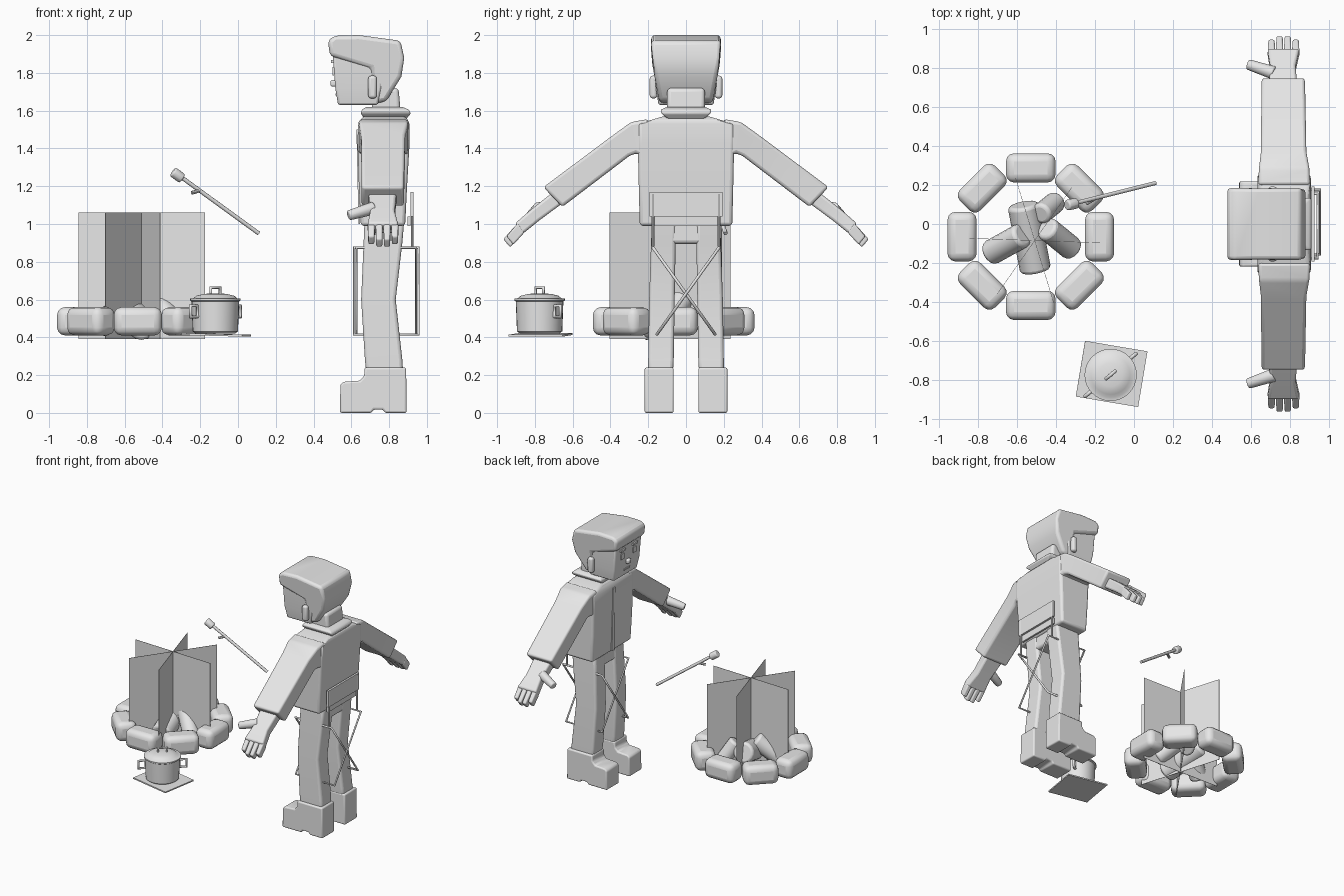
import bpy, bmesh, math
from mathutils import Vector, Matrix

if "Cube" in bpy.data.objects:
    bpy.data.objects.remove(bpy.data.objects["Cube"])

GREY = (0.8, 0.8, 0.8, 1)
mat = bpy.data.materials.new("plain_grey")
mat.use_nodes = True
mat.diffuse_color = GREY
mat.node_tree.nodes["Principled BSDF"].inputs["Base Color"].default_value = GREY


def finish(name, bm, bevel=0.0, segments=3, matrix=None):
    """Turn a bmesh into a bevelled, smooth-shaded object."""
    bmesh.ops.recalc_face_normals(bm, faces=bm.faces)
    mesh = bpy.data.meshes.new(name)
    bm.to_mesh(mesh)
    bm.free()
    obj = bpy.data.objects.new(name, mesh)
    bpy.context.collection.objects.link(obj)
    mesh.materials.append(mat)
    if matrix:
        obj.matrix_world = matrix
    if bevel:
        mod = obj.modifiers.new("soft_edges", "BEVEL")
        mod.width, mod.segments, mod.limit_method = bevel, segments, "ANGLE"
        mod.angle_limit = math.radians(25)
    bpy.ops.object.select_all(action="DESELECT")
    obj.select_set(True)
    bpy.context.view_layer.objects.active = obj
    bpy.ops.object.shade_smooth_by_angle(angle=math.radians(40))
    return obj


def loft(name, sections, bevel=0.0, side=1):
    """Join four-cornered sections (x0, x1, (y, z), (y, z)); side mirrors y."""
    bm = bmesh.new()
    rings = [[bm.verts.new((x, side * y, z)) for x, (y, z) in
              ((x0, a), (x1, a), (x1, b), (x0, b))] for x0, x1, a, b in sections]
    for r, q in zip(rings, rings[1:]):
        for i in range(4):
            j = (i + 1) % 4
            bm.faces.new((r[i], r[j], q[j], q[i]))
    bm.faces.new(rings[0])
    bm.faces.new(rings[-1])
    return finish(name, bm, bevel)


def prism(name, profile, y0, y1, bevel=0.0, widen=None):
    """Extrude an x-z profile along y, optionally scaling y by height."""
    bm = bmesh.new()
    face = bm.faces.new([bm.verts.new((x, y0, z)) for x, z in profile])
    new = bmesh.ops.extrude_face_region(bm, geom=[face])["geom"]
    for v in new:
        if isinstance(v, bmesh.types.BMVert):
            v.co.y = y1
    if widen:
        for v in bm.verts:
            v.co.y *= widen(v.co.z)
    return finish(name, bm, bevel)


def box(name, centre, size, bevel=0.0, turn=0.0):
    bm = bmesh.new()
    bmesh.ops.create_cube(bm, size=1)
    bmesh.ops.scale(bm, vec=size, verts=bm.verts)
    return finish(name, bm, bevel, 3,
                  Matrix.Translation(centre) @ Matrix.Rotation(math.radians(turn), 4, "Z"))


def rod(name, a, b, radius, sides=16, bevel=0.0, tip=None):
    a, b = Vector(a), Vector(b)
    bm = bmesh.new()
    bmesh.ops.create_cone(bm, cap_ends=True, segments=sides, radius1=radius,
                          radius2=radius if tip is None else tip, depth=(b - a).length)
    turn = (b - a).to_track_quat("Z", "Y").to_matrix().to_4x4()
    return finish(name, bm, bevel, 3, Matrix.Translation((a + b) / 2) @ turn)


def frame(name, corners, radius, sides=8):
    """Closed tube through the given corners."""
    curve = bpy.data.curves.new(name, "CURVE")
    curve.dimensions, curve.bevel_depth, curve.bevel_resolution = "3D", radius, sides // 4
    line = curve.splines.new("POLY")
    line.points.add(len(corners) - 1)
    for p, c in zip(line.points, corners):
        p.co = (*c, 1)
    line.use_cyclic_u = True
    curve.materials.append(mat)
    bpy.context.collection.objects.link(bpy.data.objects.new(name, curve))


def lathe(name, profile, centre, sides=32):
    bm = bmesh.new()
    rings = [[bm.verts.new((r * math.cos(math.tau * i / sides),
                            r * math.sin(math.tau * i / sides), z))
              for i in range(sides)] for r, z in profile]
    for r, q in zip(rings, rings[1:]):
        for i in range(sides):
            j = (i + 1) % sides
            bm.faces.new((r[i], r[j], q[j], q[i]))
    bm.faces.new(rings[0])
    bm.faces.new(rings[-1])
    finish(name, bm, 0, 1, Matrix.Translation(centre))


def slab(x0, x1, hy, z):
    return (x0, x1, (-hy, z), (hy, z))


# Head: face, hair, neck, features
loft("face", [slab(0.53, 0.74, 0.145, 1.63), slab(0.515, 0.76, 0.16, 1.72),
              slab(0.5, 0.78, 0.165, 1.92)], 0.012)
prism("hair", [(0.487, 1.89), (0.476, 1.97), (0.51, 1.997), (0.64, 2.0), (0.86, 1.97),
               (0.88, 1.88), (0.865, 1.78), (0.785, 1.65), (0.715, 1.635), (0.7, 1.825)],
      -1, 1, 0.025, lambda z: 0.14 + 0.045 * min(1, max(0, (z - 1.64) / 0.24)))
loft("neck", [slab(0.70, 0.865, 0.1, 1.55), slab(0.72, 0.85, 0.1, 1.72)], 0.02)
box("nose", (0.507, 0, 1.745), (0.035, 0.04, 0.035), 0.01)
box("mouth", (0.519, 0, 1.685), (0.008, 0.07, 0.012))
for s in (1, -1):
    box("eye", (0.505, s * 0.075, 1.81), (0.009, 0.035, 0.045))
    box("eyebrow", (0.50, s * 0.075, 1.86), (0.014, 0.06, 0.015))
    box("ear", (0.712, s * 0.172, 1.725), (0.045, 0.04, 0.12), 0.015)

# Jacket
loft("jacket_body", [slab(0.65, 0.885, 0.245, 0.99), slab(0.64, 0.895, 0.25, 1.2),
                     slab(0.633, 0.908, 0.255, 1.42), slab(0.635, 0.908, 0.255, 1.53),
                     slab(0.66, 0.89, 0.12, 1.57)], 0.018)
loft("collar", [slab(0.67, 0.89, 0.095, 1.555), slab(0.65, 0.915, 0.13, 1.585),
                slab(0.655, 0.905, 0.135, 1.605), slab(0.68, 0.87, 0.1, 1.62)], 0.008)
loft("zip_strip", [(0.638, 0.646, (-0.015, 1.0), (0.015, 1.0)),
                   (0.627, 0.637, (-0.015, 1.5), (0.015, 1.5))])

for s in (1, -1):
    # Sleeves
    loft("sleeve", [(0.637, 0.905, (0.2, 1.555), (0.2, 1.34)),
                    (0.642, 0.9, (0.29, 1.54), (0.262, 1.375)),
                    (0.652, 0.885, (0.38, 1.475), (0.3, 1.36)),
                    (0.655, 0.878, (0.755, 1.195), (0.655, 1.09))], 0.016, s)
    # Hands
    loft("hand", [(0.69, 0.84, (0.69, 1.18), (0.64, 1.12)),
                  (0.7, 0.83, (0.82, 1.077), (0.775, 1.02)),
                  (0.685, 0.85, (0.905, 1.003), (0.868, 0.945))], 0.014, s)
    for i in range(4):
        x = 0.706 + 0.0415 * i
        end = 0.955 if i in (1, 2) else 0.938
        drop = 0.82 * (end - 0.86)
        loft("finger", [(x - 0.019, x + 0.019, (0.89, 1.006), (0.855, 0.956)),
                        (x - 0.016, x + 0.016, (end + 0.012, 0.998 - drop),
                         (end - 0.024, 0.954 - drop))], 0.009, s)
    rod("thumb", (0.72, s * 0.775, 1.085), (0.585, s * 0.82, 1.045), 0.036, 10, 0.01, 0.028)

    # Trousers and boots
    loft("trouser_leg", [(0.68, 0.875, (0.07, 0.2), (0.2, 0.2)),
                         (0.672, 0.87, (0.065, 0.28), (0.2, 0.28)),
                         (0.652, 0.835, (0.06, 0.6), (0.195, 0.6)),
                         (0.665, 0.87, (0.055, 0.9), (0.185, 0.9)),
                         (0.67, 0.88, (0.055, 1.02), (0.18, 1.02))], 0.018, s)
    prism("boot", [(0.54, 0), (0.542, 0.15), (0.56, 0.165), (0.645, 0.17), (0.668, 0.195),
                   (0.67, 0.24), (0.89, 0.24), (0.893, 0), (0.78, 0), (0.765, 0.018),
                   (0.72, 0.018), (0.705, 0)], s * 0.065, s * 0.219, 0.01)

    # Folding chair: crossing loops and back posts
    inset = 0.006 * (1 + s)
    x0, x1 = 0.615 + inset, 0.955 - inset
    frame("chair_leg_loop", [(x0, s * -0.175, 0.875), (x1, s * -0.175, 0.875),
                             (x1, s * 0.155, 0.415), (x0, s * 0.155, 0.415)], 0.008)
    rod("chair_back_post", (0.922, s * 0.175, 0.88), (0.922, s * 0.175, 1.16), 0.007, 8)
box("pelvis", (0.77, 0, 0.96), (0.2, 0.34, 0.13), 0.02)
box("chair_back_panel", (0.92, 0, 1.105), (0.016, 0.385, 0.13))
box("chair_lower_panel", (0.905, 0, 1.015), (0.014, 0.35, 0.05))

# Campfire: ring of stones
FX, FY = -0.53, -0.065
for i in range(8):
    a = math.tau * i / 8
    box("ring_stone", (FX + 0.353 * math.cos(a), FY + 0.353 * math.sin(a), 0.485),
        (0.15, 0.255, 0.15), 0.042, math.degrees(a))

# Logs leaning together
LOGS = [((-0.505, -0.24, 0.46), (-0.57, 0.1, 0.55), 0.08),
        ((-0.74, -0.15, 0.45), (-0.57, -0.055, 0.6), 0.065),
        ((-0.315, -0.13, 0.45), (-0.45, -0.02, 0.6), 0.062),
        ((-0.40, 0.115, 0.45), (-0.48, 0.05, 0.6), 0.055)]
for a, b, r in LOGS:
    rod("log", a, b, r, 16, 0.018)

# Crossed flame sheets
for angle in (55, 107, 178):
    box("flame_sheet", (-0.51, -0.085, 0.725), (0.67, 0.002, 0.67), 0, angle)

# Roasting stick
rod("roasting_stick", (0.11, 0.21, 0.95), (-0.31, 0.105, 1.255), 0.011, 10)
rod("roasted_treat", (-0.295, 0.107, 1.24), (-0.345, 0.096, 1.277), 0.029, 10, 0.01)
rod("side_twig", (-0.2, 0.132, 1.178), (-0.245, 0.105, 1.165), 0.01, 8)

# Cooking pot on a mat
PX, PY = -0.12, -0.775
mat_plate = box("pot_mat", (-0.115, -0.77, 0.413), (0.325, 0.29, 0.01), 0, -9.5)
mat_plate.rotation_euler.y = math.radians(1.5)
lathe("pot_body", [(0.105, 0.42), (0.12, 0.432), (0.126, 0.59), (0.134, 0.595), (0.134, 0.605),
                   (0.115, 0.607), (0.1, 0.62), (0.06, 0.63), (0.01, 0.633)], (PX, PY, 0))
c, d = math.cos(math.radians(40)), math.sin(math.radians(40))


def square_handle(name, r0, r1, z0, z1, radius):
    frame(name, [(PX + r * c, PY + r * d, z) for r, z in
                 ((r0, z0), (r1, z0), (r1, z1), (r0, z1))], radius)


square_handle("lid_handle", -0.032, 0.032, 0.62, 0.663, 0.009)
for s in (1, -1):
    square_handle("pot_handle", s * 0.122, s * 0.172, 0.508, 0.567, 0.01)
